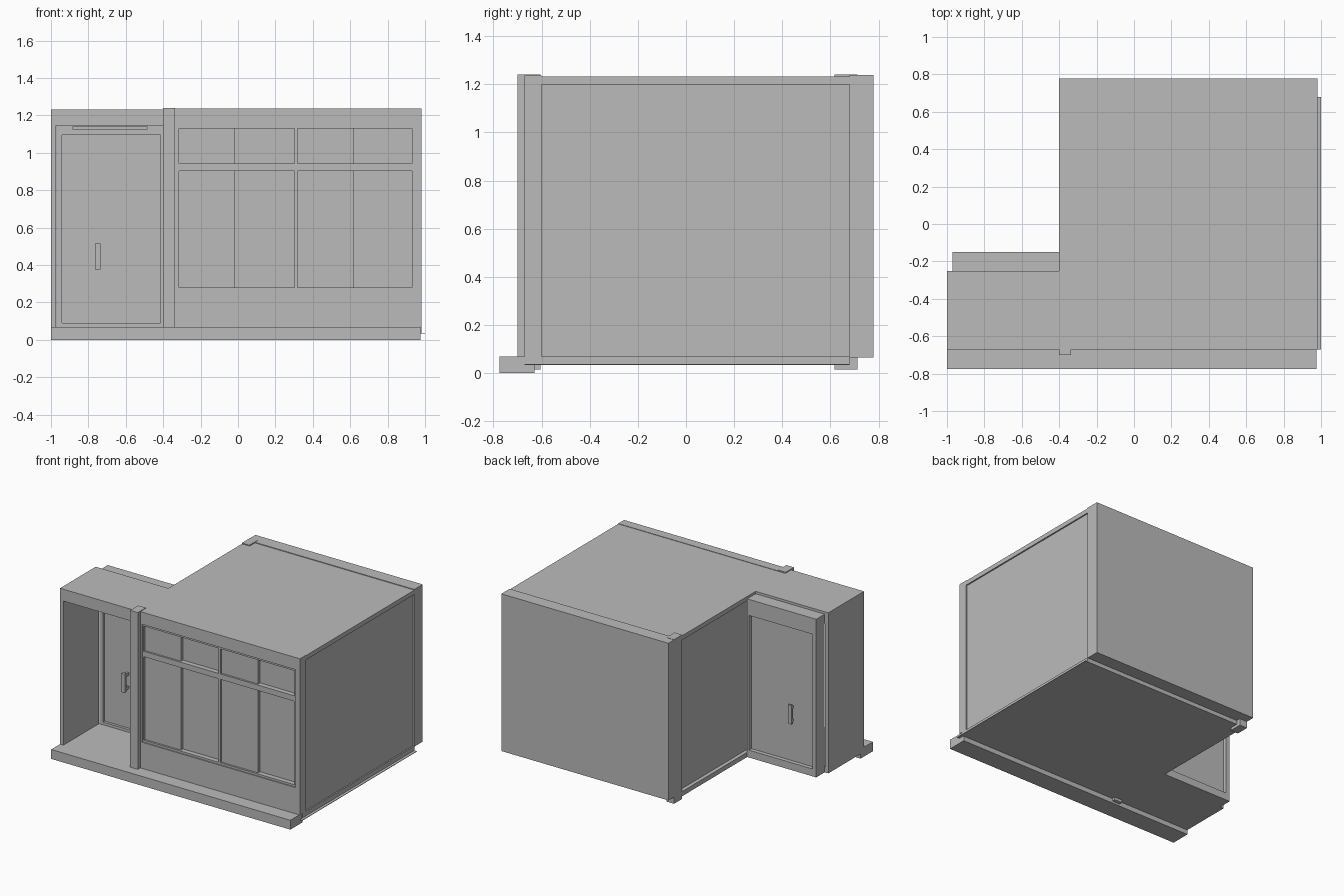
import bpy
import bmesh
from mathutils import Matrix, Vector

old = bpy.data.objects.get("Cube")
if old:
    bpy.data.objects.remove(old, do_unlink=True)

grey = bpy.data.materials.new("plain_grey")
grey.use_nodes = True
colour = (0.5, 0.5, 0.5, 1)
grey.diffuse_color = colour
grey.node_tree.nodes["Principled BSDF"].inputs["Base Color"].default_value = colour


def boxes(name, *spans):
    """One object made of boxes, each given as (x range, y range, z range)."""
    bm = bmesh.new()
    for span in spans:
        size = [b - a for a, b in span]
        mid = Vector([(a + b) / 2 for a, b in span])
        bmesh.ops.create_cube(bm, size=1, matrix=Matrix.Translation(mid) @ Matrix.Diagonal((*size, 1)))
    mesh = bpy.data.meshes.new(name)
    bm.to_mesh(mesh)
    bm.free()
    mesh.materials.append(grey)
    obj = bpy.data.objects.new(name, mesh)
    bpy.context.collection.objects.link(obj)
    return obj


def frame(name, outer_x, outer_z, inner_x, inner_z, y):
    """Rectangular surround with an opening."""
    return boxes(name,
                 ((outer_x[0], inner_x[0]), y, outer_z),
                 ((inner_x[1], outer_x[1]), y, outer_z),
                 (inner_x, y, (outer_z[0], inner_z[0])),
                 (inner_x, y, (inner_z[1], outer_z[1])))


LEFT, NOTCH, RIGHT = -1.0, -0.4, 0.98
FRONT, PORCH_BACK, REAR = -0.67, -0.25, 0.68
FLOOR, ROOF = 0.07, 1.233

# Floor, roof and front step
boxes("floor_slab",
      ((NOTCH, RIGHT), (-0.64, REAR), (0.035, FLOOR)),
      ((LEFT, NOTCH), (-0.64, PORCH_BACK), (0.035, FLOOR)))
boxes("floor_flange", ((RIGHT, 1.0), (FRONT, REAR), (0.033, 0.037)))
boxes("front_step", ((LEFT, 0.975), (-0.775, -0.63), (0, FLOOR)))
boxes("roof_slab", ((NOTCH, RIGHT), (-0.66, REAR), (1.2, ROOF)))
boxes("porch_roof", ((LEFT, NOTCH), (FRONT, PORCH_BACK), (1.145, ROOF)))

# Walls
boxes("rear_wall", ((NOTCH, RIGHT), (REAR, 0.778), (0.065, 1.238)))
boxes("right_wall", ((0.93, 0.97), (-0.66, REAR), (FLOOR, 1.2)))
boxes("notch_wall", ((-0.372, -0.34), (-0.62, REAR), (FLOOR, 1.2)))
boxes("porch_side_wall", ((LEFT, -0.972), (FRONT, PORCH_BACK), (FLOOR, 1.145)))
frame("front_wall", (NOTCH, RIGHT), (FLOOR, 1.236),
      (-0.325, 0.945), (0.265, 1.145), (FRONT, -0.6))

# Corner posts
for name, y in (("front_post", (-0.7, -0.605)), ("rear_post", (0.617, 0.712))):
    boxes(name, ((NOTCH, -0.337), y, (0.015, 1.24)))

# Windows: two matching pairs, each with a proud sash beside a set-back pane
boxes("window_transom", ((-0.325, 0.945), (-0.662, -0.61), (0.902, 0.943)))
boxes("window_mullion", ((0.302, 0.318), (-0.662, -0.61), (0.265, 1.145)))
frame("window_frame", (-0.325, 0.945), (0.265, 1.145),
      (-0.316, 0.938), (0.28, 1.13), (-0.662, -0.61))
for pair, x in (("left", -0.316), ("right", 0.319)):
    for row, z in (("lower", (0.28, 0.902)), ("upper", (0.943, 1.13))):
        boxes(f"{pair}_{row}_sash", ((x, x + 0.3), (-0.648, -0.61), z))
        boxes(f"{pair}_{row}_pane", ((x + 0.3, x + 0.619), (-0.625, -0.61), z))

# Entrance door with its frame, handles and top rail
frame("door_frame", (-0.97, NOTCH), (0.035, 1.215),
      (-0.94, -0.415), (0.09, 1.095), (PORCH_BACK, -0.15))
boxes("door_panel", ((-0.94, -0.415), (-0.23, -0.18), (0.09, 1.095)))
boxes("door_top_rail", ((-0.885, -0.485), (-0.27, PORCH_BACK), (1.124, 1.14)))
for name, bar, mount in (("front_handle", (-0.285, -0.265), (-0.265, -0.23)),
                         ("rear_handle", (-0.165, -0.15), (-0.18, -0.165))):
    boxes(name, ((-0.765, -0.735), bar, (0.375, 0.515)),
          *[((-0.76, -0.74), mount, (z, z + 0.02)) for z in (0.385, 0.485)])
